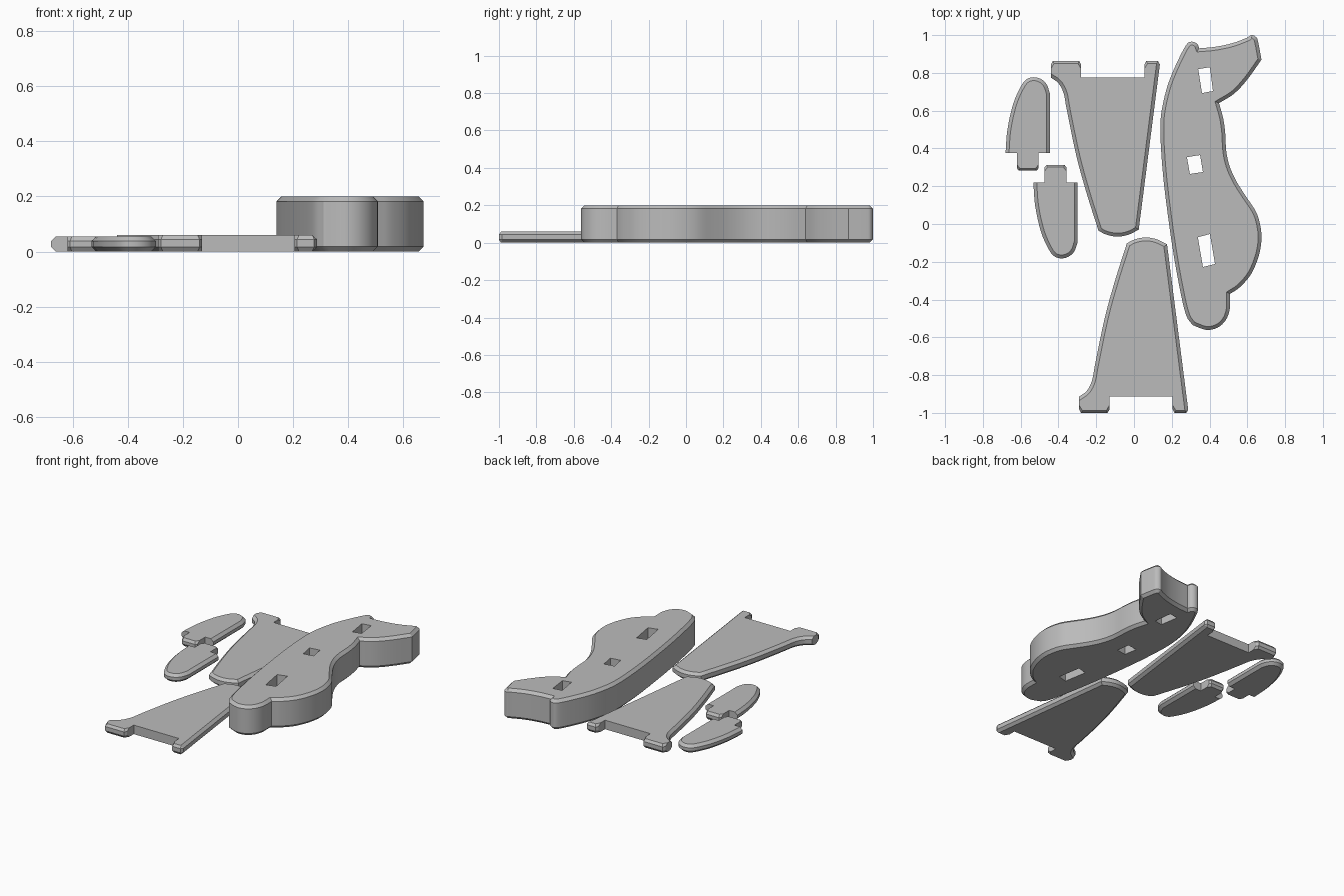
import bpy, bmesh
from mathutils import Vector

if "Cube" in bpy.data.objects:
    bpy.data.objects.remove(bpy.data.objects["Cube"])

grey = bpy.data.materials.new("plain_grey")
grey.diffuse_color = (0.5, 0.5, 0.5, 1)
grey.use_nodes = True
grey.node_tree.nodes["Principled BSDF"].inputs["Base Color"].default_value = grey.diffuse_color


def curve(pts, steps=4):
    """Smooth open curve through the points."""
    p = [Vector(q) for q in pts]
    p = [2 * p[0] - p[1]] + p + [2 * p[-1] - p[-2]]
    out = []
    for a, b, c, d in zip(p, p[1:], p[2:], p[3:]):
        for i in range(steps):
            t = i / steps
            out.append(0.5 * (2 * b + (c - a) * t + (2 * a - 5 * b + 4 * c - d) * t * t
                              + (3 * b - a - 3 * c + d) * t ** 3))
    return out + [p[-2]]


def outline(*runs):
    """Join (points, chamfer, curved) runs into a closed loop of (point, chamfer of next edge)."""
    loop = []
    for pts, chamfer, curved in runs:
        pts = curve(pts) if curved else [Vector(q) for q in pts]
        loop += [(q, chamfer) for q in pts[:-1]]
    return loop


def inset(loop):
    """Move each edge inward by its own chamfer width."""
    out = []
    n = len(loop)
    for i in range(n):
        p, d1 = loop[i]
        prev, d0 = loop[i - 1]
        e0 = (p - prev).normalized()
        e1 = (loop[(i + 1) % n][0] - p).normalized()
        n0, n1 = Vector((-e0.y, e0.x)), Vector((-e1.y, e1.x))
        det = n0.x * n1.y - n0.y * n1.x
        if abs(det) < 0.02:
            out.append(p + (n0 + n1).normalized() * (d0 + d1) / 2)
        else:
            out.append(p + Vector(((d0 * n1.y - d1 * n0.y) / det,
                                   (n0.x * d1 - n1.x * d0) / det)))
    return out


def plate(name, loop, z0, z1, c):
    """Flat plate with chamfered top and bottom rims."""
    full, small = [p for p, _ in loop], inset(loop)
    levels = [(small, z0), (full, z0 + c), (full, z1 - c), (small, z1)]
    bm = bmesh.new()
    rings = [[bm.verts.new((p.x, p.y, z)) for p in ring] for ring, z in levels]
    n = len(full)
    for a, b in zip(rings, rings[1:]):
        for i in range(n):
            j = (i + 1) % n
            bm.faces.new((a[i], a[j], b[j], b[i]))
    bm.faces.new(rings[0][::-1])
    bm.faces.new(rings[-1])
    bmesh.ops.recalc_face_normals(bm, faces=bm.faces)
    me = bpy.data.meshes.new(name)
    bm.to_mesh(me)
    bm.free()
    me.materials.append(grey)
    ob = bpy.data.objects.new(name, me)
    bpy.context.collection.objects.link(ob)
    return ob


def smooth(ob):
    bpy.ops.object.select_all(action='DESELECT')
    ob.select_set(True)
    bpy.context.view_layer.objects.active = ob
    bpy.ops.object.shade_smooth_by_angle(angle=0.5)


def flipped(loop, dx, ysum):
    """Mirrored copy of an outline, front to back, shifted sideways."""
    n = len(loop)
    return [(Vector((loop[i][0].x + dx, ysum - loop[i][0].y)), loop[i - 1][1])
            for i in range(n - 1, -1, -1)]


# body: thick curved slab
C = 0.018
body_loop = outline(
    ([(0.31, -0.535), (0.38, -0.56), (0.44, -0.55), (0.485, -0.51), (0.507, -0.45),
      (0.508, -0.37)], C, True),
    ([(0.508, -0.37), (0.56, -0.335), (0.62, -0.265), (0.66, -0.17), (0.675, -0.08),
      (0.667, 0.0), (0.643, 0.07), (0.59, 0.15), (0.54, 0.23), (0.505, 0.31),
      (0.488, 0.39), (0.483, 0.48), (0.472, 0.56), (0.45, 0.64)], C, True),
    ([(0.45, 0.64), (0.53, 0.69), (0.6, 0.765), (0.675, 0.87)], C, True),
    ([(0.675, 0.87), (0.658, 0.96), (0.648, 0.988), (0.623, 1.0), (0.595, 0.985),
      (0.52, 0.957), (0.43, 0.938), (0.345, 0.93)], C, True),
    ([(0.345, 0.93), (0.335, 0.953), (0.308, 0.965), (0.278, 0.95), (0.23, 0.86),
      (0.18, 0.74), (0.15, 0.62), (0.14, 0.53), (0.143, 0.4), (0.16, 0.2), (0.2, -0.1),
      (0.24, -0.33), (0.275, -0.48), (0.31, -0.535)], C, True))
body = plate("body", body_loop, 0, 0.2, C)
smooth(body)

# three slots cut through the body
slots = [[(0.36, 0.693), (0.418, 0.704), (0.402, 0.83), (0.34, 0.82)],
         [(0.296, 0.265), (0.365, 0.275), (0.35, 0.365), (0.28, 0.354)],
         [(0.365, -0.228), (0.429, -0.212), (0.402, -0.053), (0.338, -0.07)]]
for quad in slots:
    cutter = plate("slot_cutter", [(Vector(q), 0) for q in quad], -0.1, 0.3, 0.05)
    cutter.hide_render = True
    mod = body.modifiers.new("slot", 'BOOLEAN')
    mod.operation, mod.object = 'DIFFERENCE', cutter
    bpy.context.view_layer.objects.active = body
    bpy.ops.object.modifier_apply(modifier=mod.name)
    bpy.data.objects.remove(cutter)

# large wings with two mounting tabs each
T = 0.012
wing_loop = outline(
    ([(-0.44, 0.845), (-0.44, 0.775)], 0, False),
    ([(-0.44, 0.775), (-0.4, 0.745), (-0.372, 0.69), (-0.355, 0.6), (-0.305, 0.36),
      (-0.25, 0.16), (-0.188, -0.035)], C, True),
    ([(-0.188, -0.035), (-0.15, -0.055), (-0.09, -0.067), (-0.03, -0.057),
      (0.025, -0.03)], C, True),
    ([(0.025, -0.03), (0.137, 0.845)], C, False),
    ([(0.137, 0.845), (0.127, 0.862), (0.065, 0.862), (0.055, 0.845)], T, False),
    ([(0.055, 0.845), (0.055, 0.775), (-0.28, 0.775), (-0.28, 0.845)], 0, False),
    ([(-0.28, 0.845), (-0.29, 0.862), (-0.43, 0.862), (-0.44, 0.845)], T, False))
smooth(plate("back_wing", wing_loop, 0, 0.06, 0.016))
smooth(plate("front_wing", flipped(wing_loop, 0.15, -0.138), 0, 0.06, 0.016))

# small fins with one mounting tab each
fin_loop = outline(
    ([(-0.445, 0.375), (-0.445, 0.69)], C, False),
    ([(-0.445, 0.69), (-0.462, 0.738), (-0.492, 0.767), (-0.53, 0.777), (-0.567, 0.767),
      (-0.598, 0.73), (-0.64, 0.635), (-0.67, 0.5), (-0.68, 0.375)], C, True),
    ([(-0.68, 0.375), (-0.62, 0.375), (-0.62, 0.295)], 0, False),
    ([(-0.62, 0.295), (-0.61, 0.282), (-0.515, 0.282), (-0.505, 0.295)], T, False),
    ([(-0.505, 0.295), (-0.505, 0.375), (-0.445, 0.375)], 0, False))
smooth(plate("back_fin", fin_loop, 0, 0.055, 0.017))
smooth(plate("front_fin", flipped(fin_loop, 0.147, 0.595), 0, 0.055, 0.017))
